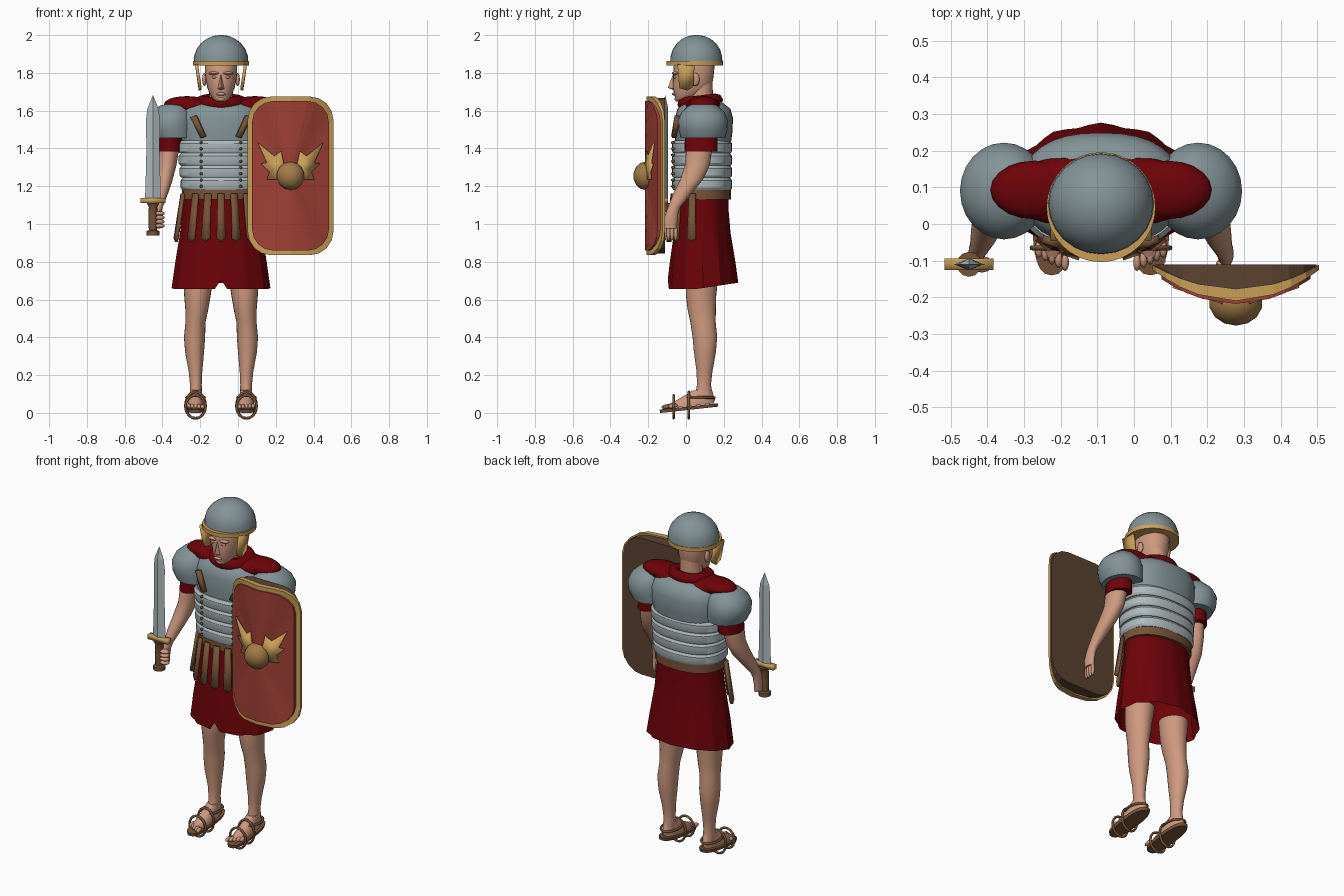
import bpy, bmesh
from math import sin, cos, pi, copysign, radians
from mathutils import Vector

if "Cube" in bpy.data.objects:
    bpy.data.objects.remove(bpy.data.objects["Cube"])

MID = -0.09  # body centre line


def material(name, r, g, b):
    m = bpy.data.materials.new(name)
    color = [(v / 255) ** 2.2 for v in (r, g, b)] + [1]
    m.diffuse_color = color
    m.use_nodes = True
    m.node_tree.nodes["Principled BSDF"].inputs["Base Color"].default_value = color
    return m


skin = material("skin", 205, 152, 126)
cloth = material("dark red cloth", 108, 10, 16)
steel = material("steel", 130, 146, 150)
bright = material("bright steel", 172, 184, 186)
gold = material("gold", 200, 158, 88)
bronze = material("bronze", 160, 122, 74)
leather = material("brown leather", 118, 84, 58)
wood = material("dark wood", 92, 68, 52)
paint = material("shield red", 158, 66, 56)


def build(name, verts, faces, mat, angle=40, thick=0):
    mesh = bpy.data.meshes.new(name)
    mesh.from_pydata(verts, [], faces)
    bm = bmesh.new()
    bm.from_mesh(mesh)
    bmesh.ops.recalc_face_normals(bm, faces=bm.faces)
    bm.to_mesh(mesh)
    bm.free()
    for p in mesh.polygons:
        p.use_smooth = True
    mesh.set_sharp_from_angle(angle=radians(angle))
    mesh.materials.append(mat)
    ob = bpy.data.objects.new(name, mesh)
    bpy.context.collection.objects.link(ob)
    if thick:
        mod = ob.modifiers.new("thickness", 'SOLIDIFY')
        mod.thickness = thick
        mod.offset = 0
    return ob


def loft(name, rings, mat, side=1, n=24, power=2, fold=0, caps=True, angle=40):
    """Stacked ellipses: (offset from centre line, y, z, radius x, radius y)."""
    verts, faces = [], []
    for i, (x, y, z, rx, ry) in enumerate(rings):
        for k in range(n):
            a = 2 * pi * k / n
            c, s = (copysign(abs(t) ** (2 / power), t) for t in (cos(a), sin(a)))
            f = 1 + fold * cos(a * n / 4) * (1 - i / len(rings))
            verts.append((MID + side * x + rx * c * f, y + ry * s * f, z))
    for i in range(len(rings) - 1):
        for k in range(n):
            a, b = i * n + k, i * n + (k + 1) % n
            faces.append((a, b, b + n, a + n))
    if caps:
        faces += [tuple(range(n)), tuple(range(len(verts) - n, len(verts)))]
    return build(name, verts, faces, mat, angle)


def ball(name, center, size, mat, seg=16):
    bm = bmesh.new()
    bmesh.ops.create_uvsphere(bm, u_segments=seg, v_segments=seg // 2, radius=1)
    verts = [Vector(center) + v.co * Vector(size) for v in bm.verts]
    faces = [[v.index for v in f.verts] for f in bm.faces]
    bm.free()
    return build(name, verts, faces, mat, 60)


def hoop(name, center, u, v, r, mat, n=24, m=8):
    """Tube bent along an ellipse with half axes u and v."""
    c, u, v = Vector(center), Vector(u), Vector(v)
    w = u.cross(v).normalized()
    verts, faces = [], []
    for i in range(n):
        d = u * cos(2 * pi * i / n) + v * sin(2 * pi * i / n)
        for k in range(m):
            t = 2 * pi * k / m
            verts.append(c + d + d.normalized() * r * cos(t) + w * r * sin(t))
            faces.append((i * m + k, i * m + (k + 1) % m,
                          (i + 1) % n * m + (k + 1) % m, (i + 1) % n * m + k))
    return build(name, verts, faces, mat, 80)


def plate(name, verts, mat, thick):
    return build(name, verts, [tuple(range(len(verts)))], mat, 30, thick)


# Legs, feet and sandals
for s, label in ((-1, "right"), (1, "left")):
    loft(label + "_leg", [(.133, .09, .05, .034, .055), (.133, .095, .1, .032, .045),
         (.133, .095, .15, .031, .037), (.135, .098, .22, .036, .042),
         (.14, .1, .32, .05, .058), (.14, .1, .4, .056, .065), (.135, .09, .48, .053, .067),
         (.128, .083, .55, .061, .075), (.125, .08, .62, .07, .08),
         (.12, .085, .72, .08, .085)], skin, s)
    foot = [loft(label + "_foot", [(.133, .02, .02, .042, .125), (.133, .03, .04, .043, .125),
                 (.133, .055, .065, .036, .09), (.133, .085, .1, .03, .05)], skin, s),
            loft(label + "_sandal_sole", [(.135, .015, 0, .048, .152), (.135, .015, .018, .052, .155)],
                 leather, s, power=2.6)]
    for i in range(5):
        x = MID + s * (.098 + i * .018)
        foot.append(ball(label + "_toe", (x, -.105 + i * .009, .03),
                         (.011, .025, .013), skin, 10))
    x = MID + s * .135
    for y, h in ((-.065, .06), (.015, .07)):
        foot.append(hoop(label + "_sandal_strap", (x, y, .025), (.053, 0, 0), (0, 0, h), .007, leather))
    foot.append(hoop(label + "_ankle_strap", (x, .075, .06), (.048, 0, 0), (0, .075, -.01), .007, leather))
    for part in foot:  # heel sits higher than the toes
        for v in part.data.vertices:
            v.co.z += max(0, .11 * (v.co.y + .13))

# Tunic skirt with folds, hem raised at the back and notched in front
skirt = loft("tunic_skirt", [(0, .09, .655, .255, .182), (0, .088, .8, .237, .17),
             (0, .086, .95, .214, .148), (0, .088, 1.06, .203, .137), (0, .088, 1.18, .195, .135)],
             cloth, n=48, fold=.025, caps=False, angle=25)
for v in skirt.data.vertices:
    if v.co.z < .7:
        v.co.z += max(0, .15 * (v.co.y - .05))
        if v.co.y < 0 and abs(v.co.x - MID) < .02:
            v.co.z += .05

# Belt and hanging straps
loft("belt", [(0, .088, 1.13, .207, .15), (0, .088, 1.21, .207, .15)], leather, power=2.2)
for a in (-1.25, -.68, -.33, 0, .33, .68, 1.25):
    side = Vector((cos(a), sin(a), 0)) * .018
    top = Vector((MID + .213 * sin(a), .085 - .16 * cos(a), 1.16))
    low = Vector((MID + .25 * sin(a), .085 - .18 * cos(a), .925))
    tip = low + Vector((0, 0, -.02))
    plate("belt_strap", [top - side, top + side, low + side * 1.3, tip, low - side * 1.3], leather, .014)

# Banded body armour
for i in range(4):
    z, r = 1.18 + i * .065, .21 + i * .005
    loft("armour_band", [(0, .085, z, r - .004, .153), (0, .085, z + .012, r + .004, .159),
         (0, .085, z + .05, r + .004, .159), (0, .085, z + .066, r - .008, .148)],
         bright, n=32, power=2.4, angle=30)
loft("chest_armour", [(0, .09, 1.43, .208, .148), (0, .093, 1.48, .216, .152),
     (0, .095, 1.56, .218, .154), (0, .095, 1.61, .2, .14), (0, .09, 1.645, .14, .1)],
     steel, n=32, power=2.4, angle=60)
for s in (-1, 1):
    for i in range(8):
        ball("armour_stud", (MID + s * .105, -.069, 1.2 + i * .033), (.008, .012, .008), leather, 8)
    plate("chest_strap", [(MID + s * x, y, z) for x, y, z in
          ((.16, -.04, 1.565), (.13, -.05, 1.575), (.08, -.068, 1.465), (.105, -.062, 1.455))], leather, .022)

# Neck scarf
ball("scarf_yoke", (MID, .09, 1.625), (.3, .1, .052), cloth, 24)
for s in (-1, 1):
    ball("scarf_lobe", (MID + s * .18, .093, 1.635), (.122, .08, .042), cloth, 20)
hoop("scarf_collar", (MID, .075, 1.645), (.1, 0, 0), (0, .085, .01), .036, cloth)

# Shoulders, sleeves and arms
for s, label in ((-1, "right"), (1, "left")):
    loft(label + "_shoulder_guard", [(.25, .09, 1.455, .108, .118), (.262, .09, 1.5, .118, .13),
         (.265, .09, 1.55, .12, .132), (.26, .09, 1.59, .106, .115),
         (.25, .09, 1.625, .076, .08), (.24, .09, 1.642, .03, .03)], steel, s, angle=60)
    loft(label + "_sleeve", [(.27, .08, 1.385, .064, .088), (.262, .08, 1.5, .06, .085)], cloth, s)
    loft(label + "_arm", [(.34, -.083, .975, .02, .034), (.34, -.082, 1.02, .022, .037),
         (.338, -.073, 1.06, .023, .033), (.333, -.062, 1.09, .025, .033),
         (.318, -.02, 1.16, .037, .048), (.302, .03, 1.235, .046, .06),
         (.285, .06, 1.31, .049, .066), (.275, .07, 1.4, .054, .069),
         (.265, .08, 1.5, .055, .07)], skin, s)
for i in range(4):
    ball("left_finger", (MID + .34, -.112 + i * .019, .955), (.011, .011, .045), skin, 10)
    ball("right_finger", (MID - .325, -.11, .99 + i * .022), (.03, .024, .012), skin, 10)
ball("left_thumb", (MID + .325, -.11, 1.0), (.012, .013, .045), skin, 10)

# Head
loft("neck", [(0, .08, 1.6, .07, .066), (0, .078, 1.68, .062, .064), (0, .075, 1.76, .065, .066)], skin)
loft("head", [(0, -.03, 1.648, .024, .022), (0, -.015, 1.662, .043, .042),
     (0, .015, 1.69, .06, .078), (0, .03, 1.72, .072, .1), (0, .037, 1.76, .081, .106),
     (0, .04, 1.8, .086, .108), (0, .045, 1.86, .086, .108), (0, .05, 1.93, .06, .07)],
     skin, power=2.2, angle=70)
build("nose", [(MID, -.068, 1.795), (MID - .02, -.062, 1.715), (MID + .02, -.062, 1.715),
      (MID, -.096, 1.722), (MID, -.06, 1.705)],
      [(0, 1, 3), (0, 3, 2), (1, 4, 3), (4, 2, 3), (0, 2, 4, 1)], skin, 60)
ball("lips", (MID, -.063, 1.688), (.026, .012, .008), skin, 12)
ball("chin", (MID, -.045, 1.662), (.025, .016, .014), skin, 12)
for s in (-1, 1):
    ball("brow", (MID + s * .035, -.055, 1.798), (.032, .02, .009), skin, 12)
    ball("eye", (MID + s * .034, -.057, 1.777), (.014, .012, .007), skin, 12)
    ball("ear", (MID + s * .088, .05, 1.765), (.012, .022, .035), skin, 12)

# Helmet
loft("helmet_dome", [(0, .055, 1.85, .145, .138), (0, .055, 1.89, .142, .136),
     (0, .055, 1.925, .13, .125), (0, .055, 1.955, .108, .105), (0, .055, 1.98, .077, .076),
     (0, .055, 1.995, .042, .042), (0, .055, 2, .012, .012)], steel, angle=60)
loft("helmet_brim", [(0, .046, 1.838, .149, .15), (0, .046, 1.862, .149, .15)], gold, n=32)
for s in (-1, 1):
    plate("cheek_guard", [(MID + s * x, y, z) for x, y, z in
          ((.13, -.045, 1.845), (.13, .045, 1.845), (.113, .04, 1.73), (.11, .01, 1.708),
           (.11, -.035, 1.72), (.118, -.04, 1.77))], gold, .016)

# Sword
SX, SY = -.45, -.11
half = ((.042, 1.13), (.037, 1.3), (.035, 1.4), (.037, 1.55), (.03, 1.61), (.001, 1.68))
loft("sword_blade", [(SX - MID, SY, z, w, .016 if w > .01 else .001) for w, z in half], bright, n=4, angle=10)
loft("sword_grip", [(SX - MID, SY, z, r, r) for r, z in
     ((.034, .94), (.034, .962), (.022, .968), (.025, 1.04), (.022, 1.09), (.034, 1.112))], leather, n=12)
plate("sword_guard", [(SX + x, SY, z) for x, z in
      ((-.067, 1.11), (.067, 1.11), (.067, 1.138), (-.067, 1.138))], gold, .032)

# Shield: layered slabs sharing one rounded outline
CX, CZ, HW, HH = .278, 1.255, .2275, .42


def bow(dx):
    return -.125 - .085 * (1 - (dx / HW) ** 2)


def slab(name, inset, front, back, mat):
    w, h, r = HW - inset, HH - inset, .125 - inset / 2
    pts = []
    for q, (sx, sz) in enumerate(((1, 1), (-1, 1), (-1, -1), (1, -1))):
        for k in range(5):
            a = (q + k / 4) * pi / 2
            pts.append((sx * (w - r) + r * cos(a), sz * (h - r) + r * sin(a)))
        if q % 2 == 0:
            pts.append((0, sz * h))  # middle of the top and bottom edges
    n = len(pts)
    verts = [(CX + x, front(x), CZ + z) for x, z in pts] + [(CX + x, back(x), CZ + z) for x, z in pts]
    verts += [(CX, front(0), CZ), (CX, back(0), CZ)]
    faces = []
    for k in range(n):
        j = (k + 1) % n
        faces += [(k, j, j + n, k + n), (k, j, 2 * n), (k + n, j + n, 2 * n + 1)]
    build(name, verts, faces, mat, 3)


slab("shield_back", .008, lambda x: bow(x) + .015, lambda x: -.11, wood)
slab("shield_rim", 0, bow, lambda x: bow(x) + .033 - .02 * (x / HW) ** 2, gold)
slab("shield_face", .024, lambda x: bow(x) - .008, lambda x: bow(x) + .02, paint)
ball("shield_boss", (CX, -.215, CZ), (.075, .064, .075), bronze, 14)
wing = ((.03, -.02), (.125, -.02), (.11, .02), (.155, .065), (.125, .07), (.172, .175),
        (.085, .105), (.05, .13), (.035, .06))
for s in (-1, 1):
    plate("shield_wing", [(CX + s * x, -.226 + .326 * x, CZ + z) for x, z in wing], gold, .009)
